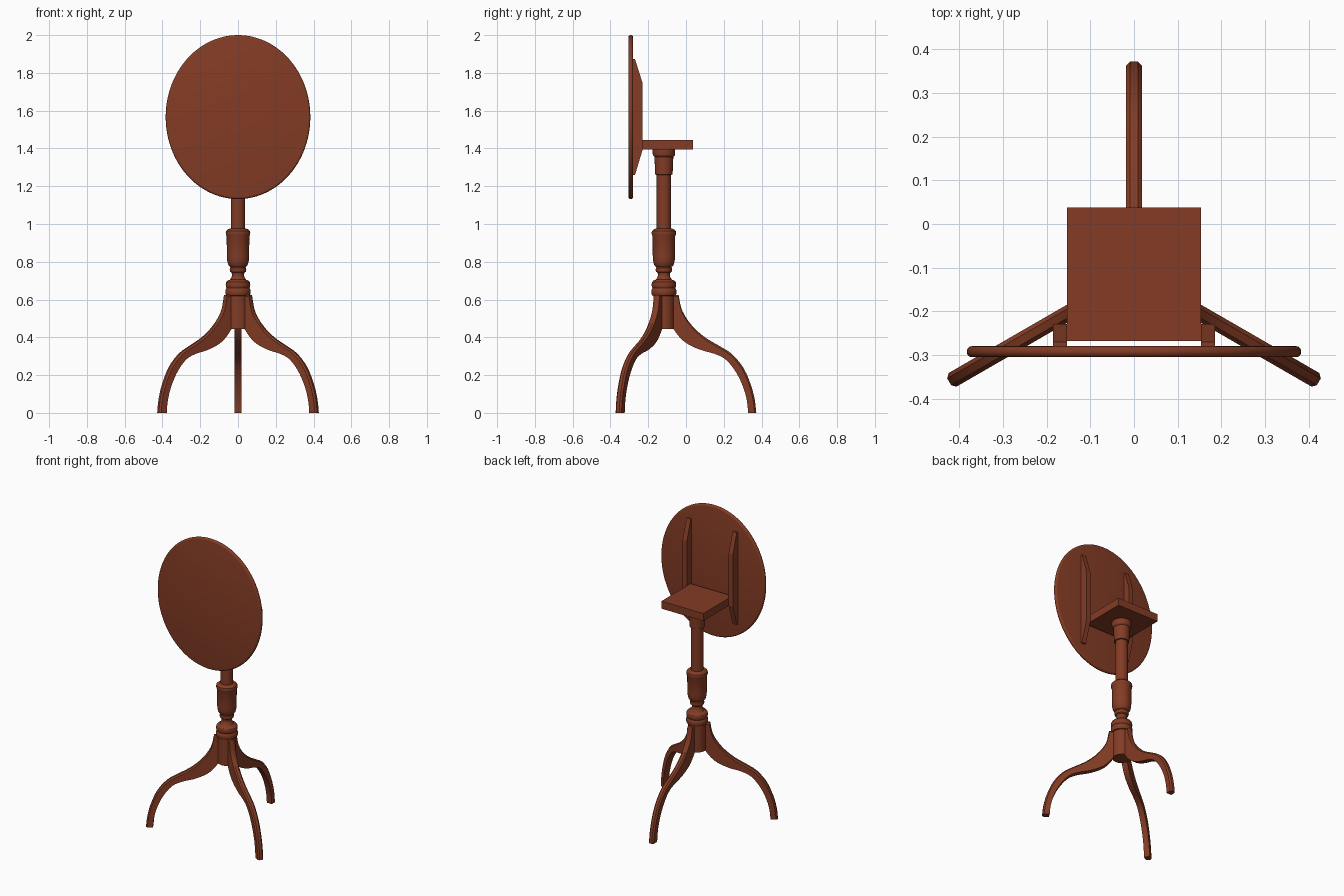
import bpy, bmesh, math
from mathutils import Vector, Matrix

if "Cube" in bpy.data.objects:
    bpy.data.objects.remove(bpy.data.objects["Cube"])

AXIS_Y = -0.117  # the pillar stands a little in front of the origin

wood = bpy.data.materials.new("mahogany brown")
wood.diffuse_color = (0.23, 0.045, 0.018, 1)
wood.use_nodes = True
wood.node_tree.nodes["Principled BSDF"].inputs["Base Color"].default_value = wood.diffuse_color


def finish(name, bm, angle=30, smooth=True):
    bmesh.ops.recalc_face_normals(bm, faces=bm.faces)
    mesh = bpy.data.meshes.new(name)
    bm.to_mesh(mesh)
    bm.free()
    mesh.materials.append(wood)
    ob = bpy.data.objects.new(name, mesh)
    bpy.context.collection.objects.link(ob)
    if smooth:
        bpy.ops.object.select_all(action='DESELECT')
        ob.select_set(True)
        bpy.context.view_layer.objects.active = ob
        bpy.ops.object.shade_smooth_by_angle(angle=math.radians(angle))
    return ob


def loft(rings):
    """Skin closed rings of points and cap both ends."""
    bm = bmesh.new()
    vs = [[bm.verts.new(p) for p in ring] for ring in rings]
    n = len(vs[0])
    for a, b in zip(vs, vs[1:]):
        for i in range(n):
            j = (i + 1) % n
            bm.faces.new((a[i], a[j], b[j], b[i]))
    bm.faces.new(vs[0])
    bm.faces.new(vs[-1])
    return bm


def circle(r, z, n):
    return [Vector((r * math.cos(2 * math.pi * i / n),
                    r * math.sin(2 * math.pi * i / n), z)) for i in range(n)]


def spline(pts, steps=3):
    """Catmull-Rom curve through 2D points."""
    p = [Vector(q) for q in pts]
    p = [2 * p[0] - p[1]] + p + [2 * p[-1] - p[-2]]
    out = []
    for a, b, c, d in zip(p, p[1:], p[2:], p[3:]):
        for k in range(steps):
            t = k / steps
            out.append(0.5 * (2 * b + (c - a) * t + (2 * a - 5 * b + 4 * c - d) * t * t
                              + (3 * b - a - 3 * c + d) * t ** 3))
    return out + [p[-2]]


# Turned pillar: (radius, height)
profile = [
    (0.055, 0.445), (0.055, 0.62), (0.062, 0.622), (0.066, 0.63), (0.066, 0.65),
    (0.062, 0.658), (0.060, 0.66), (0.064, 0.668), (0.065, 0.68), (0.063, 0.692),
    (0.056, 0.70), (0.043, 0.705), (0.034, 0.718), (0.031, 0.732), (0.034, 0.742),
    (0.041, 0.747), (0.044, 0.757), (0.042, 0.768), (0.038, 0.772), (0.046, 0.776),
    (0.053, 0.787), (0.057, 0.805), (0.059, 0.83), (0.060, 0.935), (0.064, 0.943),
    (0.065, 0.953), (0.063, 0.963), (0.050, 0.974), (0.038, 0.976), (0.038, 1.26),
    (0.046, 1.262), (0.050, 1.355), (0.057, 1.362), (0.060, 1.375), (0.060, 1.397)]
bm = loft([circle(r, z, 40) for r, z in profile])
bm.transform(Matrix.Translation((0, AXIS_Y, 0)))
finish("pillar", bm)

# Three curved legs: upper and lower edge in (radial distance, height)
upper = [(.078, .625), (.092, .555), (.12, .50), (.165, .445), (.225, .395), (.296, .353),
         (.36, .312), (.42, .24), (.46, .15), (.481, .07), (.489, 0)]
lower = [(.05, .445), (.075, .41), (.108, .377), (.15, .352), (.205, .33), (.27, .312),
         (.33, .28), (.385, .21), (.422, .13), (.44, .06), (.446, 0)]
top_edge = [Vector((.03, .625))] + spline(upper)
low_edge = [Vector((.03, .445))] + spline(lower)
HALF, CHAMFER = 0.018, 0.009
for name, deg in (("back_leg", 90), ("front_right_leg", -30), ("front_left_leg", 210)):
    rings = []
    for u, l in zip(top_edge, low_edge):
        m = u + (l - u).normalized() * CHAMFER  # where the chamfer meets the side
        rings.append([Vector((p.x, w, p.y)) for p, w in (
            (l, -HALF), (m, -HALF), (u, -HALF + CHAMFER),
            (u, HALF - CHAMFER), (m, HALF), (l, HALF))])
    bm = loft(rings)
    bm.transform(Matrix.Translation((0, AXIS_Y, 0)) @ Matrix.Rotation(math.radians(deg), 4, 'Z'))
    finish(name, bm)

# Square block on the pillar
bm = bmesh.new()
bmesh.ops.create_cube(bm, size=1)
bm.transform(Matrix.Translation((0, -0.115, 1.42)) @ Matrix.Diagonal((0.308, 0.306, 0.05, 1)))
finish("top_block", bm, smooth=False)

# Two battens with sloped ends on the back of the tabletop
side = [(-0.282, 1.26), (-0.27, 1.26), (-0.229, 1.395), (-0.229, 1.743),
        (-0.27, 1.873), (-0.282, 1.873)]
for name, s in (("left_batten", -1), ("right_batten", 1)):
    bm = loft([[Vector((s * x, y, z)) for y, z in side] for x in (0.154, 0.185)])
    finish(name, bm, smooth=False)

# Oval tabletop with a rounded rim, tilted upright
T = 0.0125
rim = [(1 - 0.011 / 0.4 * (1 - math.cos(a)), T * math.sin(a))
       for a in (math.pi * (k / 8 - 0.5) for k in range(9))]
bm = loft([circle(r, z, 96) for r, z in rim])
bm.transform(Matrix.Translation((0, -0.2925, 1.566)) @ Matrix.Rotation(math.pi / 2, 4, 'X')
             @ Matrix.Diagonal((0.383, 0.434, 1, 1)))
finish("tabletop", bm)
